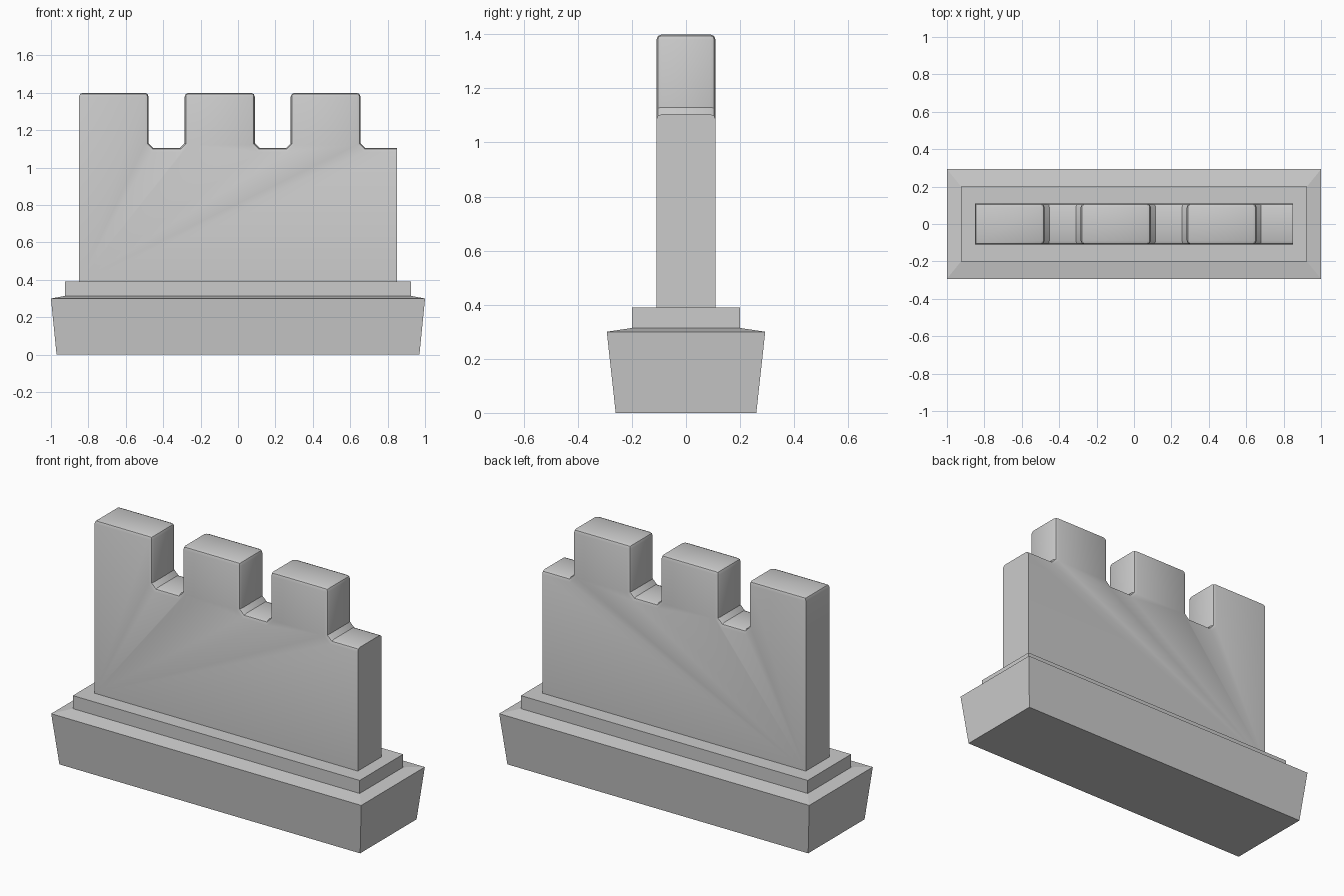
import bpy, bmesh

if "Cube" in bpy.data.objects:
    bpy.data.objects.remove(bpy.data.objects["Cube"])


def add_object(name, bm):
    bmesh.ops.recalc_face_normals(bm, faces=bm.faces)
    mesh = bpy.data.meshes.new(name)
    bm.to_mesh(mesh)
    bm.free()
    obj = bpy.data.objects.new(name, mesh)
    bpy.context.collection.objects.link(obj)
    return obj


# Plinth: stacked rectangles (half width, half depth, height)
bm = bmesh.new()
rings = []
for hx, hy, z in [(0.97, 0.26, 0), (1.0, 0.293, 0.3), (0.925, 0.2, 0.314), (0.925, 0.2, 0.39)]:
    rings.append([bm.verts.new((sx * hx, sy * hy, z))
                  for sx, sy in [(-1, -1), (1, -1), (1, 1), (-1, 1)]])
bm.faces.new(rings[0])
bm.faces.new(rings[-1])
for a, b in zip(rings, rings[1:]):
    for i in range(4):
        j = (i + 1) % 4
        bm.faces.new((a[i], a[j], b[j], b[i]))
add_object("plinth", bm)

# Wall: crenellated outline, notch corners chamfered
BASE, FLOOR, TOP, END, C, HALF = 0.39, 1.105, 1.4, 0.85, 0.025, 0.11
merlons = [(-END, -0.478), (-0.285, 0.09), (0.282, 0.655)]
outline = [(-END, BASE)]
for left, right in merlons:
    if left > -END:
        outline += [(left - C, FLOOR), (left, FLOOR + C)]
    outline += [(left, TOP), (right, TOP), (right, FLOOR + C), (right + C, FLOOR)]
outline += [(END, FLOOR), (END, BASE)]

bm = bmesh.new()
front = bm.faces.new([bm.verts.new((x, -HALF, z)) for x, z in outline])
extruded = bmesh.ops.extrude_face_region(bm, geom=[front], use_keep_orig=True)
bmesh.ops.translate(bm, vec=(0, 2 * HALF, 0),
                    verts=[v for v in extruded["geom"] if isinstance(v, bmesh.types.BMVert)])
bmesh.ops.recalc_face_normals(bm, faces=bm.faces)

# Round the upper rims and the merlon tops, leaving the wall ends crisp
rims = []
for e in bm.edges:
    a, b = e.verts[0].co, e.verts[1].co
    across = abs(a.y - b.y) > 0.01
    on_end = abs(abs(a.x) - END) < 1e-4 and abs(a.x - b.x) < 1e-4
    if across:
        if min(a.z, b.z) > TOP - 0.01:
            rims.append(e)
    elif not on_end and max(a.z, b.z) > BASE + 0.01:
        rims.append(e)
bmesh.ops.bevel(bm, geom=rims, offset=0.021, offset_type='OFFSET', segments=2,
                profile=0.5, affect='EDGES', clamp_overlap=True)
wall = add_object("battlement_wall", bm)
bpy.context.view_layer.objects.active = wall
wall.select_set(True)
bpy.ops.object.shade_smooth_by_angle(angle=0.6)
